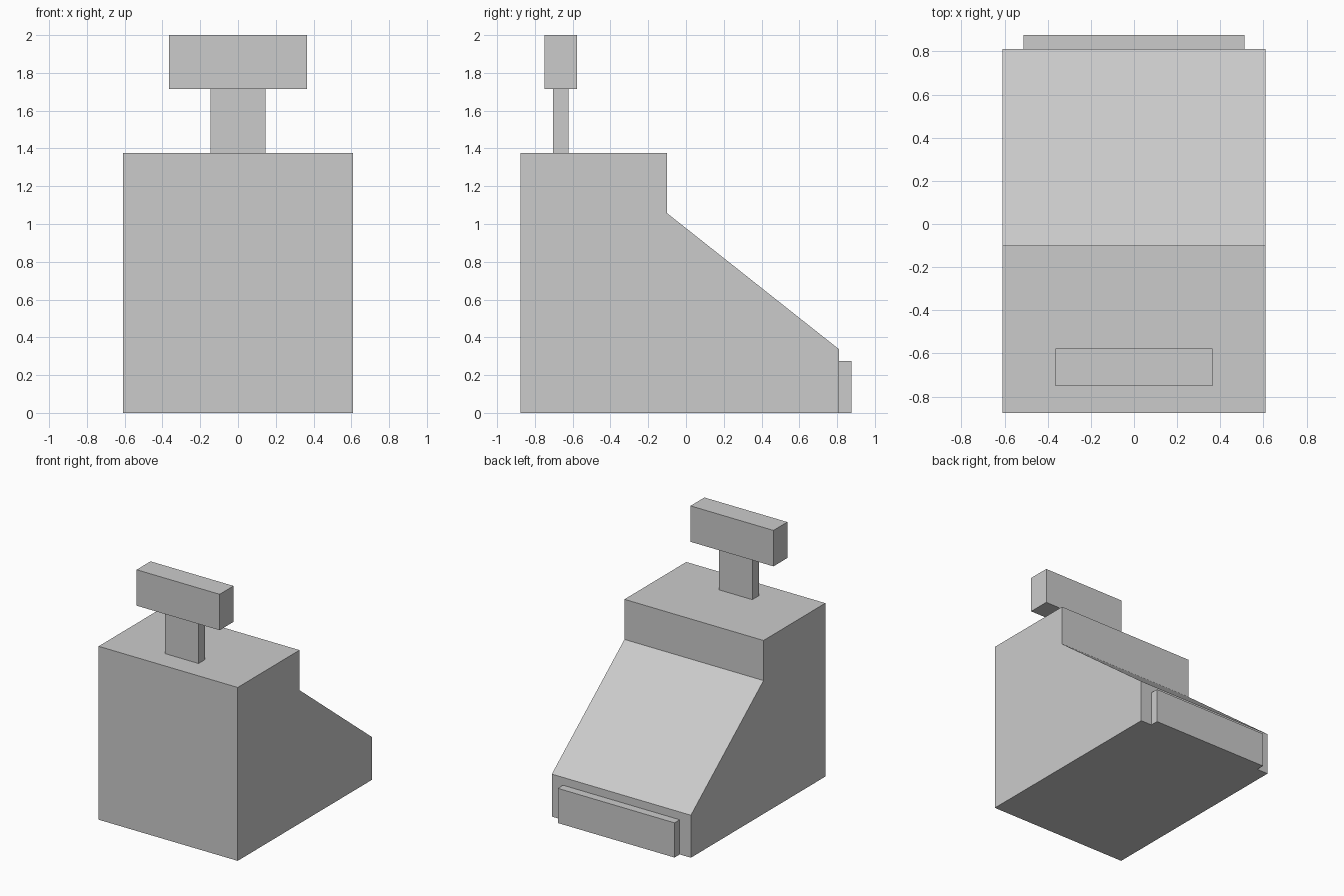
import bpy, bmesh

if "Cube" in bpy.data.objects:
    bpy.data.objects.remove(bpy.data.objects["Cube"])


def extrude_profile(name, profile, half_width):
    """Extrude a closed (y, z) profile symmetrically along x."""
    bm = bmesh.new()
    face = bm.faces.new([bm.verts.new((-half_width, y, z)) for y, z in profile])
    ext = bmesh.ops.extrude_face_region(bm, geom=[face])
    verts = [v for v in ext["geom"] if isinstance(v, bmesh.types.BMVert)]
    bmesh.ops.translate(bm, verts=verts, vec=(2 * half_width, 0, 0))
    bmesh.ops.recalc_face_normals(bm, faces=bm.faces)
    mesh = bpy.data.meshes.new(name)
    bm.to_mesh(mesh)
    bm.free()
    obj = bpy.data.objects.new(name, mesh)
    bpy.context.collection.objects.link(obj)
    return obj


def box(name, half_width, y0, y1, z0, z1):
    return extrude_profile(name, [(y0, z0), (y1, z0), (y1, z1), (y0, z1)], half_width)


# Main housing: tall block with a step and a sloped keyboard deck
extrude_profile("register_body", [
    (-0.875, 0), (0.81, 0), (0.81, 0.337), (-0.10, 1.057),
    (-0.10, 1.375), (-0.875, 1.375)], 0.61)

# Cash drawer front
box("drawer_front", 0.512, 0.81, 0.875, 0, 0.275)

# Customer display on its post
box("display_post", 0.146, -0.703, -0.622, 1.375, 1.715)
box("display_head", 0.364, -0.75, -0.576, 1.715, 2.0)
